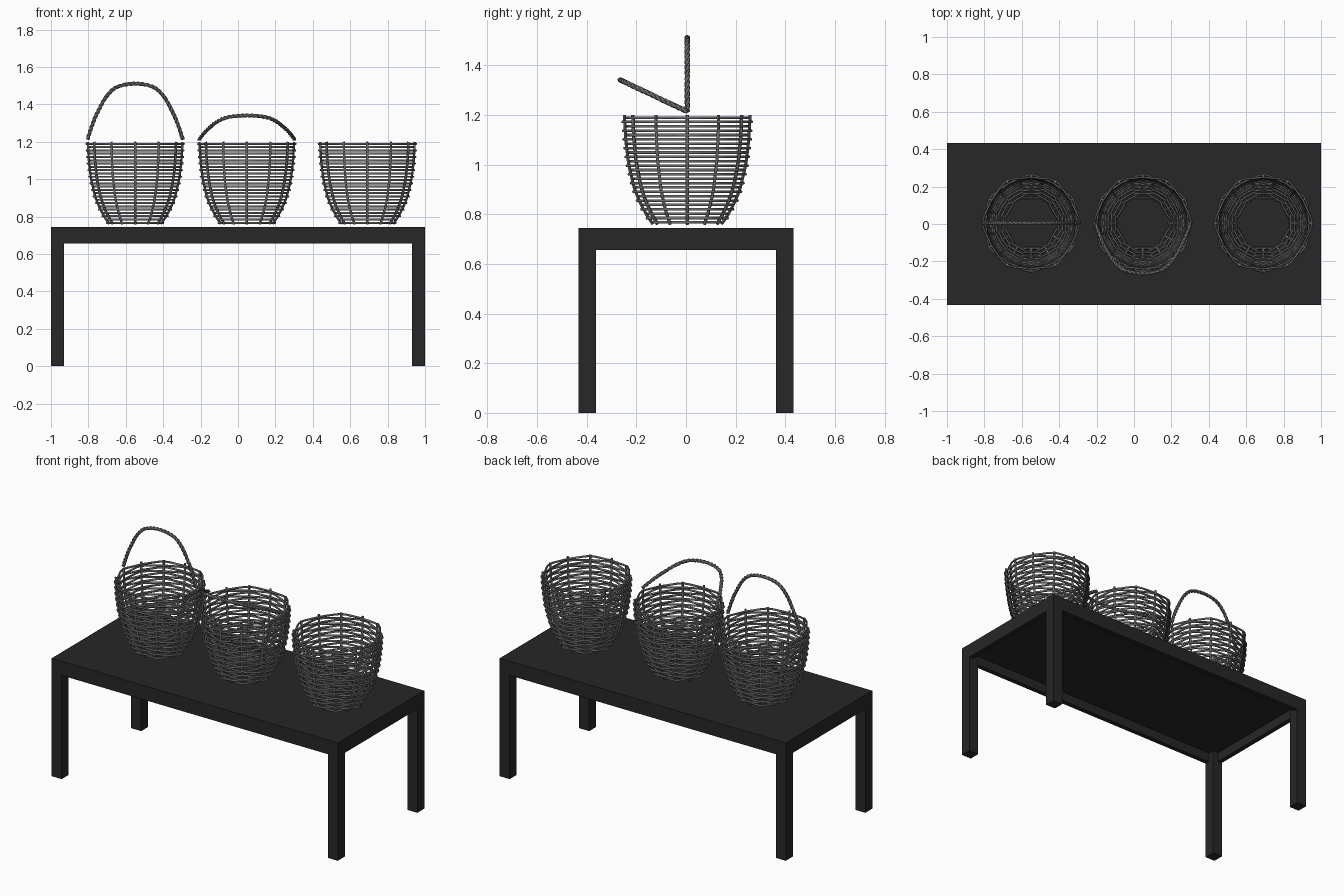
import bpy, math
from mathutils import Vector, Matrix

if "Cube" in bpy.data.objects:
    bpy.data.objects.remove(bpy.data.objects["Cube"])

def material(name, c):
    m = bpy.data.materials.new(name)
    m.diffuse_color = (c, c, c, 1)
    m.use_nodes = True
    m.node_tree.nodes["Principled BSDF"].inputs["Base Color"].default_value = m.diffuse_color
    return m

BLACK = material("black_wood", 0.02)
WICKER = material("grey_wicker", 0.16)

def box(name, lo, hi):
    lo, hi = Vector(lo), Vector(hi)
    bpy.ops.mesh.primitive_cube_add(size=1, location=(lo + hi) / 2)
    o = bpy.context.object
    o.name = name
    o.scale = hi - lo
    o.data.materials.append(BLACK)

def strands(name, paths, radius, closed=False, res=1):
    """Round strands along point paths, converted to one mesh."""
    cu = bpy.data.curves.new(name, 'CURVE')
    cu.dimensions = '3D'
    cu.bevel_depth = radius
    cu.bevel_resolution = res
    cu.use_fill_caps = True
    for pts in paths:
        s = cu.splines.new('POLY')
        s.points.add(len(pts) - 1)
        for p, q in zip(s.points, pts):
            p.co = (*q, 1)
        s.use_cyclic_u = closed
    o = bpy.data.objects.new(name, cu)
    bpy.context.collection.objects.link(o)
    cu.materials.append(WICKER)
    bpy.ops.object.select_all(action='DESELECT')
    o.select_set(True)
    bpy.context.view_layer.objects.active = o
    bpy.ops.object.convert(target='MESH')
    bpy.ops.object.shade_smooth_by_angle(angle=math.radians(60))

def lerp_table(tab, v):
    for (a, fa), (b, fb) in zip(tab, tab[1:]):
        if v <= b:
            return fa + (fb - fa) * (v - a) / (b - a)
    return tab[-1][1]

# Table
X, Y, W, T = 1.0, 0.432, 0.07, 0.03
box("table_top", (-X, -Y, 0.715), (X, Y, 0.745))
for sx in (-1, 1):
    x0, x1 = sorted((sx * X, sx * (X - T)))
    box("end_apron", (x0, -Y, 0.655), (x1, Y, 0.716))
    for sy in (-1, 1):
        a, b = sorted((sx * X, sx * (X - W)))
        c, d = sorted((sy * Y, sy * (Y - W)))
        box("leg", (a, c, 0), (b, d, 0.716))
for sy in (-1, 1):
    c, d = sorted((sy * Y, sy * (Y - T)))
    box("long_apron", (-X, c, 0.655), (X, d, 0.716))

# Baskets: upright stakes with alternating woven rings
PROFILE = [(0.76, 0.138), (0.80, 0.165), (0.85, 0.192), (0.90, 0.212),
           (1.0, 0.236), (1.1, 0.248), (1.2, 0.253)]
N, ROWS, CY = 12, 25, 0.005

def basket(cx):
    def at(r, ang, z):
        return (cx + r * math.cos(ang), CY + r * math.sin(ang), z)
    stakes = []
    for k in range(N):
        zs = [0.76 + 0.44 * i / 12 for i in range(13)]
        stakes.append([at(lerp_table(PROFILE, z), k * math.tau / N, z) for z in zs])
    strands("basket_stakes", stakes, 0.007)
    rings = []
    for j in range(ROWS):
        z = 0.767 + 0.422 * j / (ROWS - 1)
        r = lerp_table(PROFILE, z)
        ring = []
        for i in range(4 * N):
            ang = i * math.tau / (4 * N)
            sag = (0, 0.6, 1, 0.6)[i % 4] * r * 0.022
            ring.append(at(r - sag + 0.008 * math.cos(ang * N / 2 + j * math.pi), ang, z))
        rings.append(ring)
    strands("basket_weave", rings, 0.006, True)

# Handles: three strands twisted around an arch
ARCH = [(-0.255, 0), (-0.23, 0.075), (-0.203, 0.14), (-0.155, 0.227), (-0.096, 0.28), (0, 0.298)]
ARCH += [(-x, z) for x, z in reversed(ARCH[:-1])]

def handle(cx, tilt):
    # Catmull-Rom samples through the arch points
    P = [Vector((x, 0, z)) for x, z in ARCH]
    P = [2 * P[0] - P[1]] + P + [2 * P[-1] - P[-2]]
    path = []
    for i in range(1, len(P) - 2):
        a, b, c, d = P[i - 1:i + 3]
        for k in range(24):
            t = k / 24
            path.append(0.5 * (2 * b + (c - a) * t + (2 * a - 5 * b + 4 * c - d) * t * t
                               + (3 * b - a - 3 * c + d) * t ** 3))
    path.append(P[-2])
    M = Matrix.Translation((cx, CY, 1.213)) @ Matrix.Rotation(tilt, 4, 'X')
    ropes = [[], [], []]
    length = 0
    for i, p in enumerate(path):
        tan = (path[min(i + 1, len(path) - 1)] - path[max(i - 1, 0)]).normalized()
        side = Vector((0, 1, 0))
        nor = tan.cross(side)
        if i:
            length += (p - path[i - 1]).length
        for s in range(3):
            a = length / 0.075 * math.tau + s * math.tau / 3
            ropes[s].append(M @ (p + 0.0055 * (math.cos(a) * side + math.sin(a) * nor)))
    strands("basket_handle", ropes, 0.0055)

for cx in (-0.55, 0.047, 0.692):
    basket(cx)
handle(-0.55, 0)
handle(0.047, math.radians(64.7))
